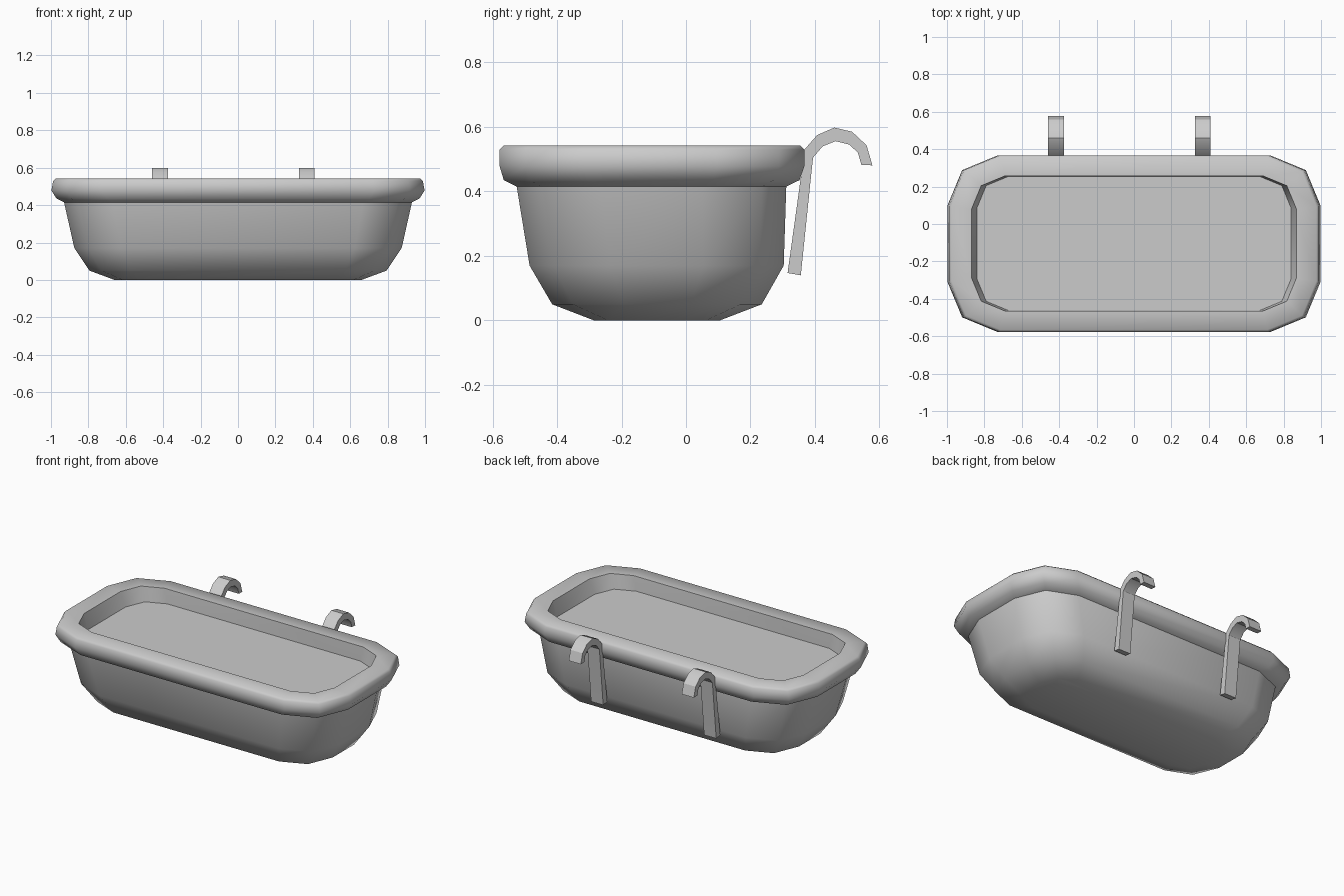
import bpy, bmesh, math

if "Cube" in bpy.data.objects:
    bpy.data.objects.remove(bpy.data.objects["Cube"])


def ring(bm, hx, y0, y1, r, z):
    """Rounded rectangle with two segments per corner (12 vertices)."""
    cy, hy = (y0 + y1) / 2, (y1 - y0) / 2
    verts = []
    for i, (sx, sy) in enumerate([(1, 1), (-1, 1), (-1, -1), (1, -1)]):
        for k in range(3):
            a = math.radians(90 * i + 45 * k)
            verts.append(bm.verts.new((sx * (hx - r) + r * math.cos(a),
                                       cy + sy * (hy - r) + r * math.sin(a), z)))
    return verts


def finish(bm, name, smooth_angle=None):
    bmesh.ops.recalc_face_normals(bm, faces=bm.faces)
    mesh = bpy.data.meshes.new(name)
    bm.to_mesh(mesh)
    bm.free()
    obj = bpy.data.objects.new(name, mesh)
    bpy.context.collection.objects.link(obj)
    if smooth_angle:
        bpy.ops.object.select_all(action='DESELECT')
        obj.select_set(True)
        bpy.context.view_layer.objects.active = obj
        bpy.ops.object.shade_smooth_by_angle(angle=math.radians(smooth_angle))
    return obj


# Trough with rolled rim and soil surface: half width, front y, back y, corner radius, z
profile = [
    (0.66, -0.285, 0.105, 0.15, 0.0),
    (0.795, -0.415, 0.235, 0.22, 0.05),
    (0.875, -0.485, 0.303, 0.25, 0.17),
    (0.93, -0.525, 0.311, 0.26, 0.415),
    (0.97, -0.565, 0.352, 0.27, 0.435),
    (0.998, -0.578, 0.367, 0.27, 0.478),
    (0.988, -0.578, 0.367, 0.27, 0.53),
    (0.975, -0.565, 0.355, 0.26, 0.542),
    (0.87, -0.465, 0.257, 0.18, 0.542),
    (0.84, -0.463, 0.255, 0.17, 0.45),
]
bm = bmesh.new()
rings = [ring(bm, *p) for p in profile]
for a, b in zip(rings, rings[1:]):
    for i in range(12):
        j = (i + 1) % 12
        bm.faces.new((a[i], a[j], b[j], b[i]))
bm.faces.new(rings[0])
bm.faces.new(rings[-1])
finish(bm, "planter_trough", 50)

# Hanging hooks: matching outer and inner edges of the strip in the YZ plane
outer = [(0.315, 0.147), (0.357, 0.45), (0.363, 0.525), (0.407, 0.575),
         (0.46, 0.598), (0.515, 0.585), (0.56, 0.543), (0.578, 0.481)]
inner = [(0.356, 0.14), (0.388, 0.45), (0.394, 0.505), (0.424, 0.54),
         (0.464, 0.556), (0.507, 0.545), (0.533, 0.52), (0.544, 0.482)]
for name, cx in (("left_hook", -0.417), ("right_hook", 0.368)):
    bm = bmesh.new()
    sections = []
    for o, n in zip(outer, inner):
        sections.append([bm.verts.new((cx + dx, *p)) for dx, p in
                         ((-0.042, o), (0.042, o), (0.042, n), (-0.042, n))])
    for a, b in zip(sections, sections[1:]):
        for i in range(4):
            j = (i + 1) % 4
            bm.faces.new((a[i], a[j], b[j], b[i]))
    bm.faces.new(sections[0])
    bm.faces.new(sections[-1])
    finish(bm, name, 30)
